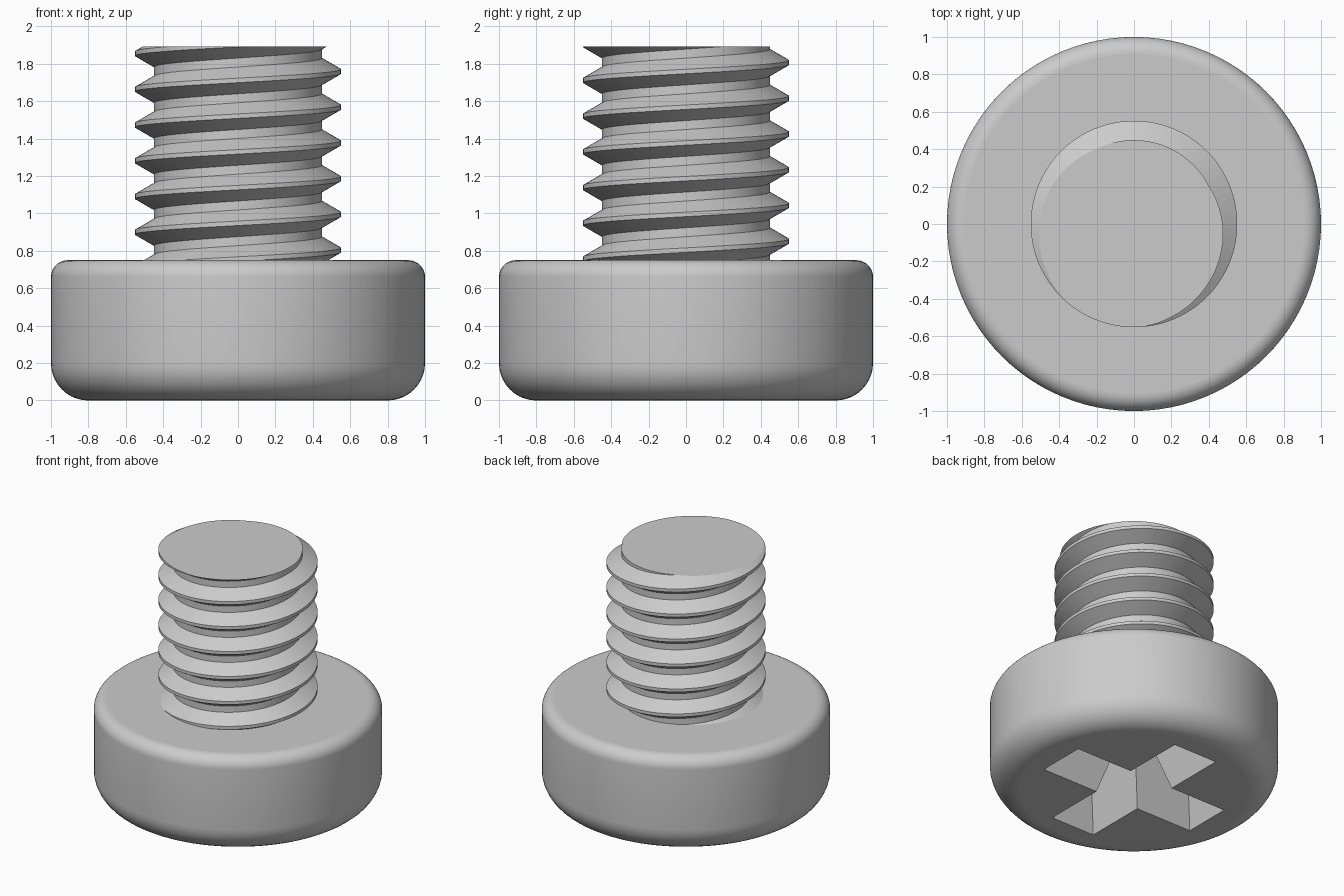
import bpy, bmesh, math
from math import cos, sin, pi

cube = bpy.data.objects.get("Cube")
if cube:
    bpy.data.objects.remove(cube, do_unlink=True)

HEIGHT, HEAD_TOP = 1.893, 0.75
SEGMENTS = 96

steel = bpy.data.materials.new("grey_steel")
steel.use_nodes = True
GREY = (0.6, 0.6, 0.6, 1)
steel.diffuse_color = GREY
steel.node_tree.nodes["Principled BSDF"].inputs["Base Color"].default_value = GREY


def add_object(name, bm):
    bmesh.ops.recalc_face_normals(bm, faces=bm.faces)
    mesh = bpy.data.meshes.new(name)
    bm.to_mesh(mesh)
    bm.free()
    mesh.materials.append(steel)
    obj = bpy.data.objects.new(name, mesh)
    bpy.context.collection.objects.link(obj)
    return obj


def activate(obj):
    bpy.ops.object.select_all(action='DESELECT')
    obj.select_set(True)
    bpy.context.view_layer.objects.active = obj


def shade(obj):
    """Smooth curved areas, keep level faces flat."""
    activate(obj)
    bpy.ops.object.shade_smooth_by_angle(angle=math.radians(30))
    for p in obj.data.polygons:
        if abs(p.normal.z) > 0.999:
            p.use_smooth = False


def arc(cx, cz, r, start, end, steps=10):
    angles = [math.radians(start + (end - start) * i / steps) for i in range(steps + 1)]
    return [(cx + r * cos(a), cz + r * sin(a)) for a in angles]


# Round head: lathed profile with a large lower and a small upper fillet
def build_head():
    low, high = 0.2, 0.09
    profile = arc(1 - low, low, low, -90, 0) + arc(1 - high, HEAD_TOP - high, high, 0, 90)
    bm = bmesh.new()
    rings = [[bm.verts.new((r * cos(2 * pi * j / SEGMENTS), r * sin(2 * pi * j / SEGMENTS), z))
              for j in range(SEGMENTS)] for r, z in profile]
    for a, b in zip(rings, rings[1:]):
        for j in range(SEGMENTS):
            k = (j + 1) % SEGMENTS
            bm.faces.new((a[j], a[k], b[k], b[j]))
    bm.faces.new(rings[0])
    bm.faces.new(rings[-1])
    return add_object("head", bm)


# Cross-shaped cutter whose walls taper inwards with depth
def build_cross_cutter():
    reach, half, draft = 0.66, 0.185, 0.285
    bm = bmesh.new()

    def outline(z):
        r, h = reach - draft * z, half - draft * z
        arm = [(r, -h), (r, h), (h, h)]
        pts = []
        for q in range(4):
            c, s = round(cos(q * pi / 2)), round(sin(q * pi / 2))
            pts += [bm.verts.new((x * c - y * s, x * s + y * c, z)) for x, y in arm]
        return pts

    a, b = outline(-0.05), outline(0.42)
    for i in range(len(a)):
        k = (i + 1) % len(a)
        bm.faces.new((a[i], a[k], b[k], b[i]))
    bm.faces.new(a)
    bm.faces.new(b)
    cutter = add_object("cross_cutter", bm)
    cutter.hide_render = True
    return cutter


# Right-handed thread with flat crests and roots, trimmed level at both ends
def build_thread():
    pitch, crest_r, crest_z = 0.191, 0.552, 0.804
    root_r = crest_r - 0.541 * pitch
    tooth = [(crest_r, -1 / 16), (crest_r, 1 / 16), (root_r, 3 / 8), (root_r, 5 / 8)]
    bm = bmesh.new()
    columns = []
    for j in range(SEGMENTS + 1):
        a = 2 * pi * j / SEGMENTS
        columns.append([bm.verts.new((r * cos(a), r * sin(a),
                                      crest_z + pitch * (turn + t + j / SEGMENTS)))
                        for turn in range(-3, 8) for r, t in tooth])
    for a, b in zip(columns, columns[1:]):
        for i in range(len(a) - 1):
            bm.faces.new((a[i], b[i], b[i + 1], a[i + 1]))
    bmesh.ops.remove_doubles(bm, verts=bm.verts, dist=1e-4)
    for z, direction in ((HEIGHT, 1), (HEAD_TOP - 0.06, -1)):
        cut = bmesh.ops.bisect_plane(bm, geom=bm.verts[:] + bm.edges[:] + bm.faces[:],
                                     plane_co=(0, 0, z), plane_no=(0, 0, direction),
                                     clear_outer=True)
        rim = [e for e in cut["geom_cut"] if isinstance(e, bmesh.types.BMEdge)]
        bmesh.ops.holes_fill(bm, edges=rim, sides=0)
    return add_object("threaded_shank", bm)


head = build_head()
cutter = build_cross_cutter()
recess = head.modifiers.new("cross_recess", 'BOOLEAN')
recess.object = cutter
recess.operation = 'DIFFERENCE'
recess.solver = 'EXACT'
activate(head)
bpy.ops.object.modifier_apply(modifier=recess.name)
bpy.data.objects.remove(cutter, do_unlink=True)
shade(head)
shade(build_thread())
